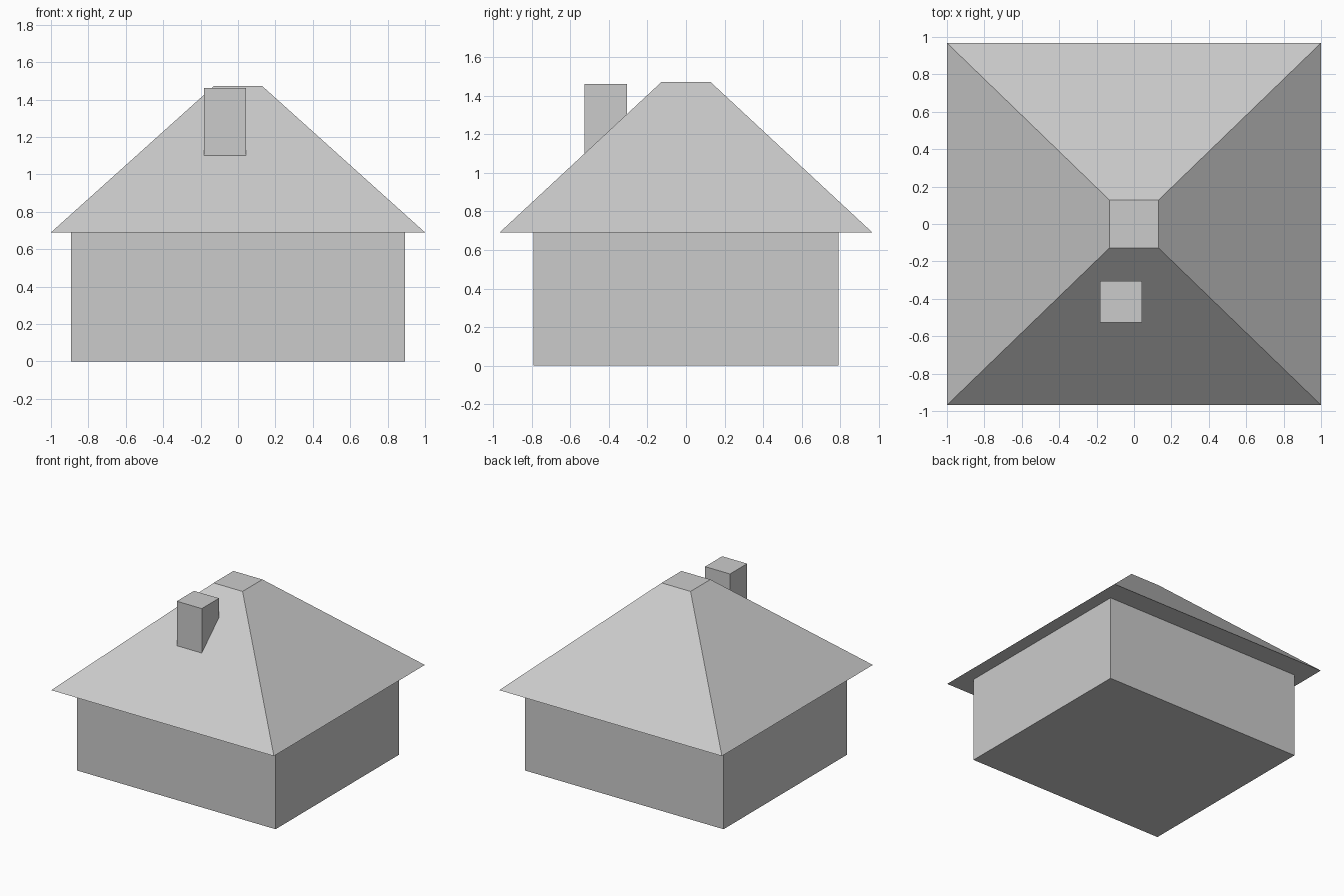
import bpy, bmesh

if "Cube" in bpy.data.objects:
    bpy.data.objects.remove(bpy.data.objects["Cube"])


def tapered_box(name, bottom, top, z0, z1, centre=(0, 0)):
    """Closed flat-faced box from half sizes at the bottom and the top."""
    bm = bmesh.new()
    bmesh.ops.create_cube(bm, size=2)
    for v in bm.verts:
        hx, hy = top if v.co.z > 0 else bottom
        v.co = (centre[0] + v.co.x * hx, centre[1] + v.co.y * hy,
                z1 if v.co.z > 0 else z0)
    mesh = bpy.data.meshes.new(name)
    bm.to_mesh(mesh)
    bm.free()
    obj = bpy.data.objects.new(name, mesh)
    bpy.context.collection.objects.link(obj)
    return obj


# Walls
tapered_box("walls", (0.892, 0.792), (0.892, 0.792), 0, 0.69)

# Overhanging hipped roof with a small flat top
tapered_box("roof", (1.0, 0.968), (0.13, 0.127), 0.69, 1.472)

# Chimney, sunk into the front slope
tapered_box("chimney", (0.112, 0.11), (0.112, 0.11), 1.05, 1.462, (-0.069, -0.416))
